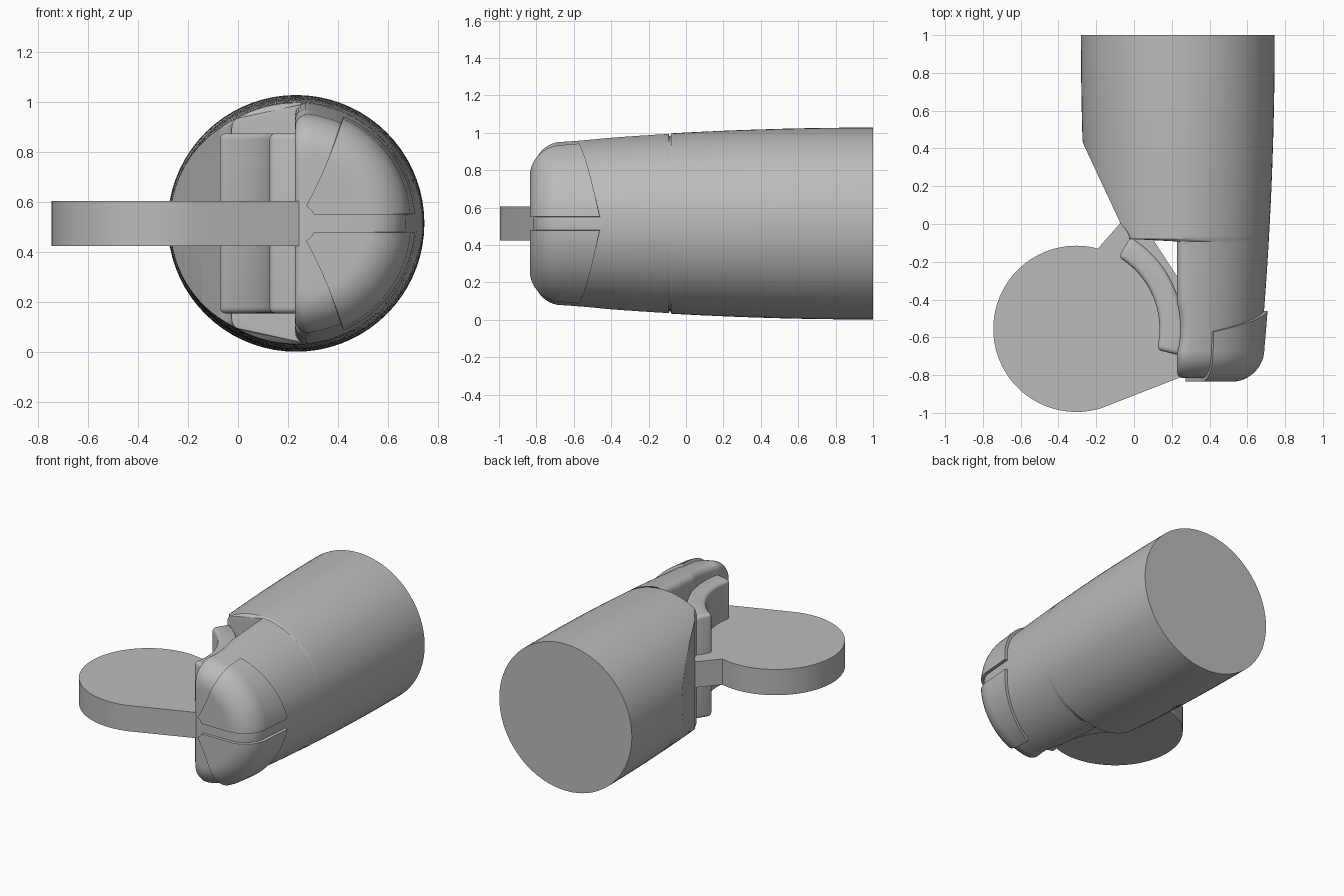
import bpy, bmesh, math
from math import sin, cos, pi, sqrt, atan2, asin, radians

if "Cube" in bpy.data.objects:
    bpy.data.objects.remove(bpy.data.objects["Cube"], do_unlink=True)

grey = bpy.data.materials.new("plain grey")
grey.use_nodes = True
tone = (0.5, 0.5, 0.5, 1)
grey.diffuse_color = tone
grey.node_tree.nodes["Principled BSDF"].inputs["Base Color"].default_value = tone

CX, CZ = 0.232, 0.515           # axis of the barrel
PX, PY = -0.305, -0.555         # centre of the round disc
DISC_R, SEAT_R = 0.44, 0.55
NOSE_Y, NOSE_R = -0.66, 0.155   # start and radius of the rounded nose


def finish(name, bm, modifiers=()):
    """Turn a bmesh into a shaded object with its modifiers applied."""
    bmesh.ops.remove_doubles(bm, verts=bm.verts, dist=0.0002)
    bmesh.ops.recalc_face_normals(bm, faces=bm.faces)
    mesh = bpy.data.meshes.new(name)
    bm.to_mesh(mesh)
    bm.free()
    ob = bpy.data.objects.new(name, mesh)
    bpy.context.collection.objects.link(ob)
    mesh.materials.append(grey)
    bpy.ops.object.select_all(action='DESELECT')
    ob.select_set(True)
    bpy.context.view_layer.objects.active = ob
    for kind, settings in modifiers:
        mod = ob.modifiers.new(kind.title(), kind)
        for key, value in settings.items():
            setattr(mod, key, value)
        bpy.ops.object.modifier_apply(modifier=mod.name)
    bpy.ops.object.shade_smooth_by_angle(angle=radians(32))
    return ob


def prism(name, outline, z0, z1, modifiers=()):
    """Extrude a flat outline between two heights."""
    bm = bmesh.new()
    face = bm.faces.new([bm.verts.new((x, y, z0)) for x, y in outline])
    side = bmesh.ops.extrude_face_region(bm, geom=[face])["geom"]
    top = [g for g in side if isinstance(g, bmesh.types.BMVert)]
    bmesh.ops.translate(bm, verts=top, vec=(0, 0, z1 - z0))
    return finish(name, bm, modifiers)


def polar(r, degrees):
    return PX + r * cos(radians(degrees)), PY + r * sin(radians(degrees))


def barrel_radius(y):
    """Gently swelling barrel with a rounded nose."""
    r = 0.513 - 0.0265 * (1 - max(y, NOSE_Y)) ** 2
    if y < NOSE_Y:
        t = min((NOSE_Y - y) / NOSE_R, 1)
        r -= NOSE_R * (1 - sqrt(1 - t * t))
    return r


def cut_x(y):
    """Slanted cheek, rounded lip, then the concave seat."""
    if y > 0:
        return -0.07 - 0.467 * y
    if y > -0.08:
        return -0.07 + 0.045 * sin(-y / 0.08 * pi / 2)
    seat = PX + sqrt(max(SEAT_R ** 2 - (y - PY) ** 2, 0))
    t = min(max((-0.785 - y) / 0.03, 0), 1)
    return max(seat, 0.228) + 0.03 * (1 - sqrt(1 - t * t))


def section(y):
    """Circle clipped by the cut, with rounded corners."""
    r = barrel_radius(y)
    d = min(CX - cut_x(y), r * 0.99999)
    f = 0.002 + 0.045 * min(max(-y / 0.08, 0), 1)
    f = min(f, (r + d) * 0.4)
    fx = f - d
    fz = sqrt(max((r - f) ** 2 - fx ** 2, 0))
    phi = atan2(fz, fx)
    pts = [(r * cos(a), r * sin(a)) for a in
           (phi * (2 * i / 72 - 1) for i in range(73))]
    for i in range(1, 8):
        a = phi + (pi - phi) * i / 7
        pts.append((fx + f * cos(a), fz + f * sin(a)))
    pts.append((-d, 0))
    pts += [(x, -z) for x, z in reversed(pts[73:80])]
    return [(CX + x, y, CZ + z) for x, z in pts]


# Barrel: loft of clipped sections from the flat back to the nose
stations = [1 - 0.54 * i / 8 for i in range(9)]
stations += [0.445 - 0.445 * i / 24 for i in range(25)]
stations += [NOSE_Y * i / 50 for i in range(1, 51)]
stations += [NOSE_Y - NOSE_R * sin(pi / 2 * i / 14) for i in range(1, 15)]
bm = bmesh.new()
rings = [[bm.verts.new(p) for p in section(y)] for y in stations]
n = len(rings[0])
for a, b in zip(rings, rings[1:]):
    for i in range(n):
        j = (i + 1) % n
        bm.faces.new((a[i], a[j], b[j], b[i]))
bm.faces.new(rings[0])
bm.faces.new(rings[-1])
finish("barrel", bm)

# Curved pad lining the seat
steps = 18
angles = [-14.5 + 74 * i / steps for i in range(steps + 1)]
pad = [polar(DISC_R, a) for a in angles] + [polar(0.563, a) for a in reversed(angles)]
prism("seat_pad", pad, 0.155, 0.875,
      [('BEVEL', dict(width=0.024, segments=4, limit_method='ANGLE',
                      angle_limit=radians(40)))])

# Round disc with its web reaching into the barrel
disc = [polar(DISC_R, 75 + 213 * i / 72) for i in range(73)]
disc += [(0.262, -0.805), (0.34, -0.7), (0.34, -0.45), (0.08, -0.05), (-0.07, 0.008)]
prism("disc_plate", disc, 0.425, 0.605)


def nose_point(s, angle, end_y):
    """Point on the nose: s runs from the flat front to the side edge."""
    flat = barrel_radius(NOSE_Y) - NOSE_R
    tip = NOSE_Y - NOSE_R
    if s < 1:
        y, r = tip, 0.08 + (flat - 0.08) * s
    elif s < 2:
        a = (s - 1) * pi / 2
        y, r = NOSE_Y - NOSE_R * cos(a), flat + NOSE_R * sin(a)
    else:
        y = NOSE_Y + (end_y - NOSE_Y) * (s - 2)
        r = barrel_radius(y)
    return r, y


# Pair of raised nose shells, mirrored across the middle
cols, rows = 20, 36
for name, side in (("upper_nose_shell", 1), ("lower_nose_shell", -1)):
    bm = bmesh.new()
    grid = []
    for i in range(rows + 1):
        line = []
        for j in range(cols + 1):
            v = j / cols
            r, y = nose_point(3 * i / rows, v, -0.46 - 0.11 * v)
            low = asin(0.035 / r)
            high = radians(60 + 6 * (r - 0.08) / 0.36)
            a = low + (high - low) * v
            line.append(bm.verts.new((CX + r * cos(a), y, CZ + side * r * sin(a))))
        grid.append(line)
    for a, b in zip(grid, grid[1:]):
        for j in range(cols):
            bm.faces.new((a[j], a[j + 1], b[j + 1], b[j]))
    finish(name, bm, [('SOLIDIFY', dict(thickness=0.04, offset=0))])
